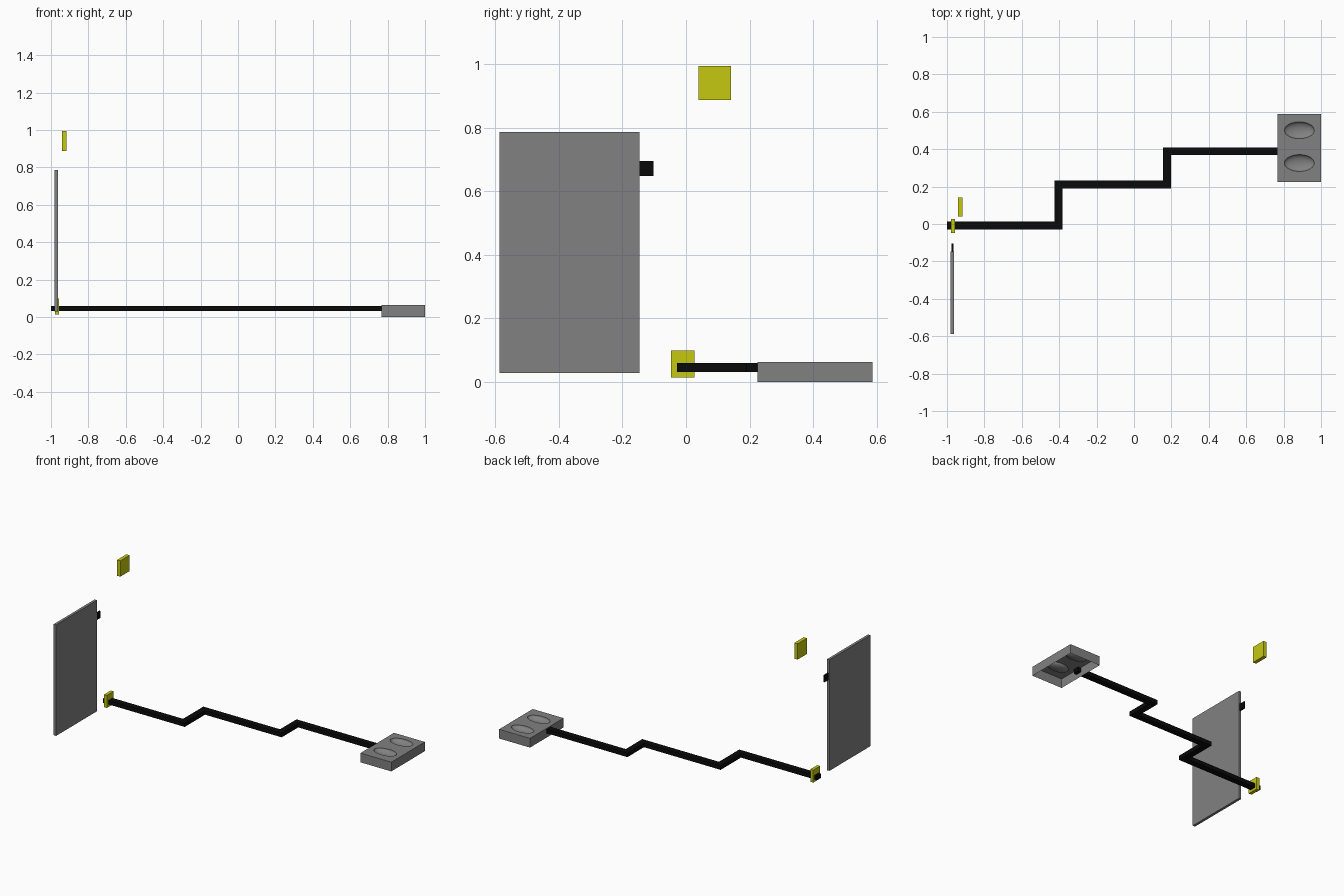
import bpy
import bmesh
from mathutils import Matrix, Vector

default = bpy.data.objects.get("Cube")
if default:
    bpy.data.objects.remove(default, do_unlink=True)


def material(name, rgb):
    mat = bpy.data.materials.new(name)
    mat.use_nodes = True
    mat.diffuse_color = (*rgb, 1)
    mat.node_tree.nodes["Principled BSDF"].inputs["Base Color"].default_value = (*rgb, 1)
    return mat


grey = material("grey", (0.22, 0.22, 0.22))
black = material("black", (0.003, 0.003, 0.003))
yellow = material("yellow", (0.56, 0.58, 0.005))


def finish(name, bm, mat):
    bmesh.ops.recalc_face_normals(bm, faces=bm.faces)
    mesh = bpy.data.meshes.new(name)
    bm.to_mesh(mesh)
    bm.free()
    mesh.materials.append(mat)
    obj = bpy.data.objects.new(name, mesh)
    bpy.context.collection.objects.link(obj)
    return obj


def box(name, low, high, mat):
    low, high = Vector(low), Vector(high)
    bm = bmesh.new()
    bmesh.ops.create_cube(bm, size=1)
    bmesh.ops.scale(bm, vec=high - low, verts=bm.verts)
    bmesh.ops.translate(bm, vec=(low + high) / 2, verts=bm.verts)
    return finish(name, bm, mat)


# Upright panel with its catch
box("panel", (-0.98, -0.588, 0.028), (-0.962, -0.147, 0.786), grey)
box("panel_catch", (-0.975, -0.147, 0.648), (-0.966, -0.103, 0.695), black)

# Yellow plates
box("upper_plate", (-0.941, 0.04, 0.887), (-0.917, 0.141, 0.995), yellow)
box("lower_plate", (-0.979, -0.048, 0.014), (-0.957, 0.026, 0.099), yellow)

# Stepped cable: a flat rectangular bar with mitred square corners
half, z_low, z_high = 0.021, 0.031, 0.059
path = [(-1.0, -0.008), (-0.403, -0.008), (-0.403, 0.211),
        (0.176, 0.211), (0.176, 0.389), (0.79, 0.389)]
bm = bmesh.new()
rings = []
for i, point in enumerate(path):
    p = Vector(point)
    side = Vector((0, 0))
    for a, b in zip(path[max(i - 1, 0):i + 1], path[max(i, 1):i + 2]):
        d = (Vector(b) - Vector(a)).normalized()
        normal = Vector((-d.y, d.x))
        if side.dot(normal) < 0.5:
            side += normal
    left, right = p + side * half, p - side * half
    rings.append([bm.verts.new((q.x, q.y, z)) for q, z in
                  ((left, z_low), (right, z_low), (right, z_high), (left, z_high))])
for a, b in zip(rings, rings[1:]):
    for k in range(4):
        bm.faces.new((a[k], a[k - 1], b[k - 1], b[k]))
bm.faces.new(rings[0])
bm.faces.new(rings[-1])
finish("cable", bm, black)

# Pedal housing: a shell open underneath, with two oval dents in its top
top = 0.063
housing = box("pedal_housing", (0.767, 0.225, 0), (1.0, 0.587, top), grey)
for y in (0.326, 0.501):
    bm = bmesh.new()
    bmesh.ops.create_uvsphere(bm, u_segments=48, v_segments=24, radius=1)
    bmesh.ops.transform(bm, verts=bm.verts, matrix=Matrix.Translation((0.884, y, top))
                        @ Matrix.Diagonal((0.08, 0.045, 0.025, 1)))
    cutter = finish("dent_cutter", bm, grey)
    cutter.hide_render = True
    cut = housing.modifiers.new("dent", 'BOOLEAN')
    cut.operation = 'DIFFERENCE'
    cut.solver = 'EXACT'
    cut.object = cutter
    bpy.context.view_layer.objects.active = housing
    bpy.ops.object.modifier_apply(modifier=cut.name)
    bpy.data.objects.remove(cutter, do_unlink=True)

# Open the underside and smooth only the dents
bm = bmesh.new()
bm.from_mesh(housing.data)
underside = [f for f in bm.faces if f.calc_center_median().z < 0.001]
bmesh.ops.delete(bm, geom=underside, context='FACES')
for f in bm.faces:
    f.smooth = len(f.verts) <= 4 and f.calc_area() < 0.002
bm.to_mesh(housing.data)
bm.free()
bpy.ops.object.select_all(action='DESELECT')
housing.select_set(True)
bpy.ops.object.shade_smooth_by_angle(angle=0.6)
